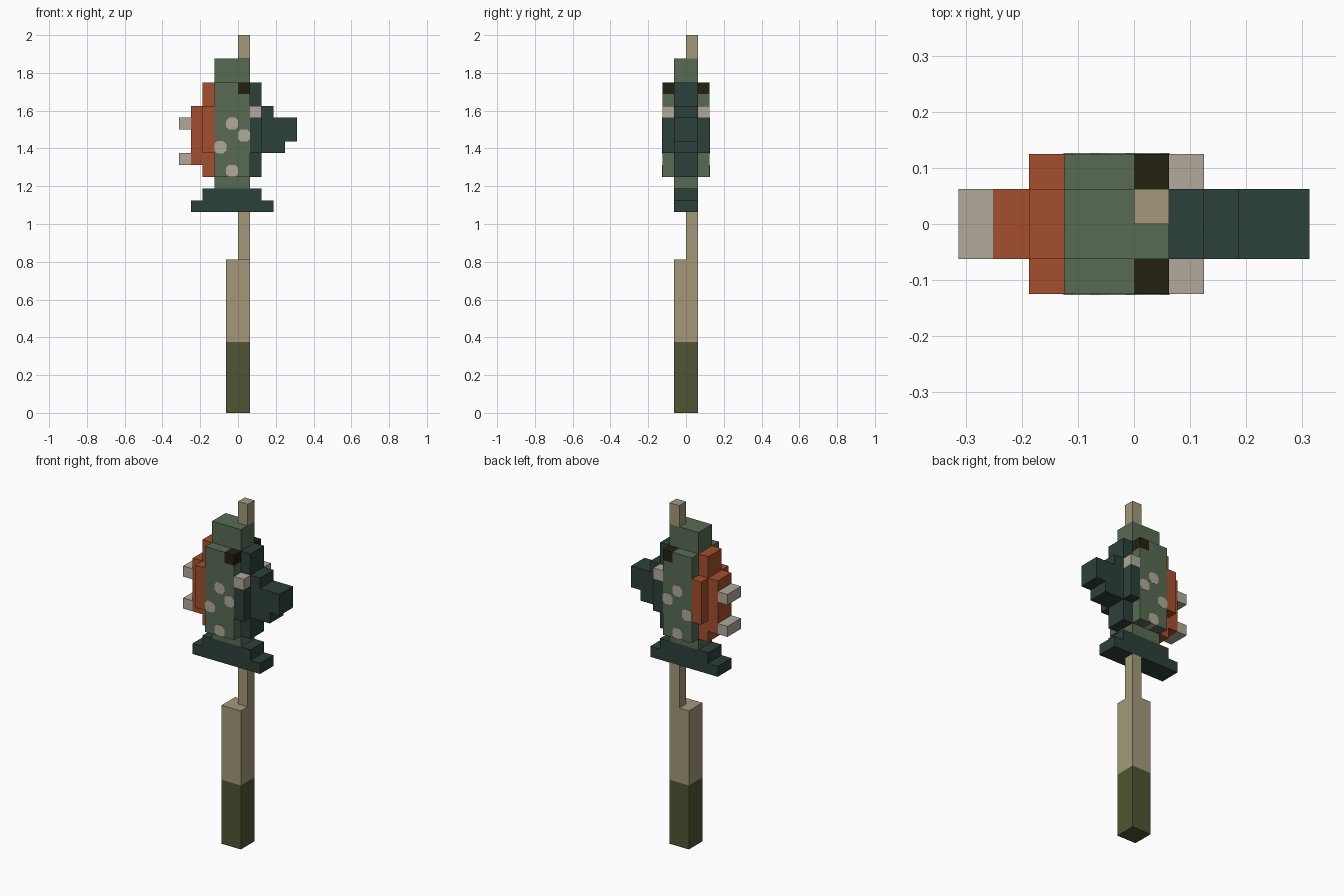
import bpy, bmesh

if "Cube" in bpy.data.objects:
    bpy.data.objects.remove(bpy.data.objects["Cube"])

U = 1 / 16  # block size: all coordinates below are in blocks


def material(name, hex_code):
    lin = []
    for i in (0, 2, 4):
        c = int(hex_code[i:i + 2], 16) / 255
        lin.append(c / 12.92 if c <= 0.04045 else ((c + 0.055) / 1.055) ** 2.4)
    m = bpy.data.materials.new(name)
    m.diffuse_color = (*lin, 1)
    m.use_nodes = True
    m.node_tree.nodes["Principled BSDF"].inputs["Base Color"].default_value = m.diffuse_color
    return m


WOOD = material("tan wood", "A3997A")
OLIVE = material("olive wrap", "505532")
GREEN = material("fish green", "586B53")
TEAL = material("dark teal", "2C403A")
ORANGE = material("rust orange", "A44F2E")
PALE = material("pale bone", "B0AA9A")
BLACK = material("eye black", "242110")


def prism(name, profile, y0, y1, mat):
    """Extrude an outline in x/z from y0 to y1."""
    bm = bmesh.new()
    face = bm.faces.new([bm.verts.new((x * U, y0 * U, z * U)) for x, z in profile])
    out = bmesh.ops.extrude_face_region(bm, geom=[face])
    verts = [g for g in out["geom"] if isinstance(g, bmesh.types.BMVert)]
    bmesh.ops.translate(bm, verts=verts, vec=(0, (y1 - y0) * U, 0))
    bmesh.ops.recalc_face_normals(bm, faces=bm.faces)
    me = bpy.data.meshes.new(name)
    bm.to_mesh(me)
    bm.free()
    me.materials.append(mat)
    ob = bpy.data.objects.new(name, me)
    bpy.context.collection.objects.link(ob)
    return ob


def box(name, x0, x1, y0, y1, z0, z1, mat):
    return prism(name, [(x0, z0), (x1, z0), (x1, z1), (x0, z1)], y0, y1, mat)


def side_pair(name, x0, x1, z0, z1, mat):
    """Matching blocks on the front and back flank."""
    box(name + "_front", x0, x1, -2, -1, z0, z1, mat)
    box(name + "_back", x0, x1, 1, 2, z0, z1, mat)


# Handle: wrapped grip, thick shaft, thin stick and its protruding tip
box("grip", -1, 1, -1, 1, 0, 6, OLIVE)
box("shaft", -1, 1, -1, 1, 6, 13, WOOD)
box("stick", 0, 1, 0, 1, 13, 17, WOOD)
box("stick_tip", 0, 1, 0, 1, 30, 32, WOOD)

# Fish body: slim core, wide flanks notched for the eyes
box("body_core", -2, 1, -1, 1, 19, 30, GREEN)
prism("body_flanks", [(-2, 20), (1, 20), (1, 27), (0, 27), (0, 28), (-2, 28)], -2, 2, GREEN)
side_pair("eye", 0, 1, 27, 28, BLACK)

# Belly with stepped fin, and side fins with pale tops
prism("belly_fin", [(1, 20), (2, 20), (2, 22), (4, 22), (4, 23), (5, 23), (5, 25),
                    (3, 25), (3, 26), (2, 26), (2, 28), (1, 28)], -1, 1, TEAL)
side_pair("side_fin", 1, 2, 22, 25, TEAL)
side_pair("side_fin_top", 1, 2, 25, 26, PALE)

# Back ridge with side plates and spines
prism("back_ridge", [(-2, 20), (-2, 28), (-3, 28), (-3, 26), (-4, 26), (-4, 21),
                     (-3, 21), (-3, 20)], -1, 1, ORANGE)
side_pair("ridge_plate", -3, -2, 22, 26, ORANGE)
for i, z in enumerate((21, 24)):
    box(f"spine_{i + 1}", -5, -4, -1, 1, z, z + 1, PALE)

# Stepped tail
prism("tail", [(-4, 17), (3, 17), (3, 18), (2, 18), (2, 19), (-3, 19), (-3, 18),
               (-4, 18)], -1, 1, TEAL)

# Spots: clipped squares running through the body, just proud of both flanks
for i, (x, z) in enumerate(((-1, 24), (0, 23), (-2, 22), (-1, 20))):
    a, b = 0.51, 0.27
    ring = [(-b, -a), (b, -a), (a, -b), (a, b), (b, a), (-b, a), (-a, b), (-a, -b)]
    prism(f"spot_{i + 1}", [(x + 0.5 + p, z + 0.5 + q) for p, q in ring], -2.02, 2.02, PALE)
